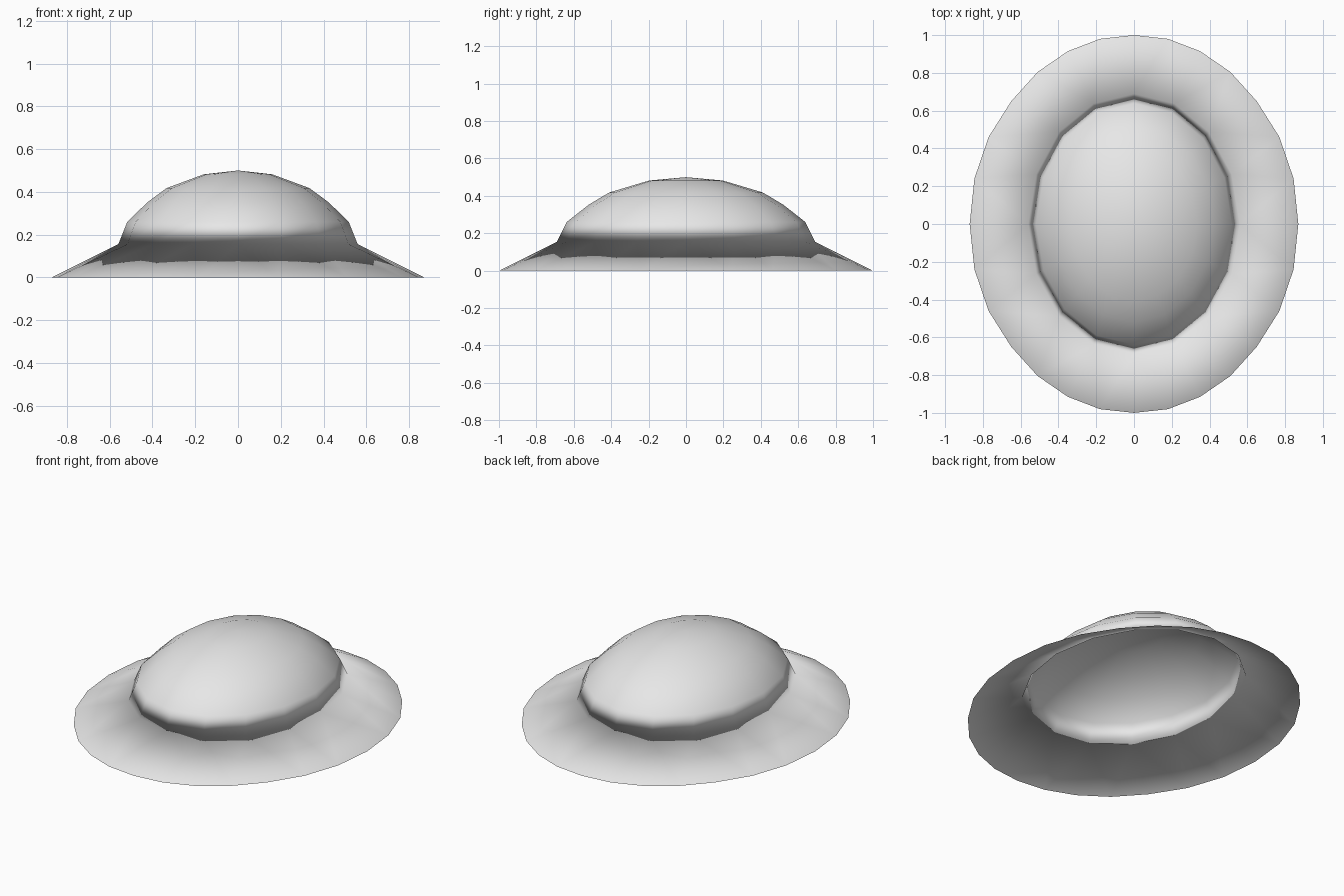
import bpy, bmesh, math

if "Cube" in bpy.data.objects:
    bpy.data.objects.remove(bpy.data.objects["Cube"])

felt = bpy.data.materials.new("light_grey_felt")
felt.diffuse_color = (0.8, 0.8, 0.8, 1)
felt.use_nodes = True
felt.node_tree.nodes["Principled BSDF"].inputs["Base Color"].default_value = felt.diffuse_color

bm = bmesh.new()


def ring(rx, ry, z, n):
    """Closed elliptical loop of n vertices, starting at the back."""
    return [bm.verts.new((rx * math.sin(a), ry * math.cos(a), z))
            for a in (2 * math.pi * i / n for i in range(n))]


# Crown: stacked ellipses closed with a fan at the top
N = 16
profile = [(1.0, 0.155), (0.925, 0.26), (0.755, 0.352), (0.595, 0.418), (0.285, 0.482)]
rings = [ring(0.56 * s, 0.69 * s, z, N) for s, z in profile]
top = bm.verts.new((0, 0, 0.5))
crown = []
for lo, hi in zip(rings, rings[1:]):
    for i in range(N):
        j = (i + 1) % N
        crown.append(bm.faces.new((lo[j], lo[i], hi[i], hi[j])))
for i in range(N):
    crown.append(bm.faces.new((rings[-1][(i + 1) % N], rings[-1][i], top)))

# Brim edge: one quarter outline mirrored into a full loop
quarter = [(0, 1), (.18, .98), (.35, .915), (.51, .805), (.65, .65), (.77, .46), (.845, .24)]
half = quarter + [(.87, 0)] + [(x, -y) for x, y in reversed(quarter)]
outline = half + [(-x, y) for x, y in reversed(half[1:-1])]
rim = [bm.verts.new((x, y, 0)) for x, y in outline]


def loop_edges(verts):
    return [bm.edges.get((a, b)) or bm.edges.new((a, b))
            for a, b in zip(verts, verts[1:] + verts[:1])]


# Brim: thin sloping sheet joining the crown to the edge, facing downward
brim = bmesh.ops.bridge_loops(bm, edges=loop_edges(rings[0]) + loop_edges(rim))["faces"]
bm.normal_update()
for f in crown:
    if f.normal.z < 0:
        f.normal_flip()
for f in brim:
    if f.normal.z > 0:
        f.normal_flip()
for f in bm.faces:
    f.smooth = True

mesh = bpy.data.meshes.new("brimmed_hat")
bm.to_mesh(mesh)
bm.free()
mesh.materials.append(felt)
hat = bpy.data.objects.new("brimmed_hat", mesh)
bpy.context.collection.objects.link(hat)
